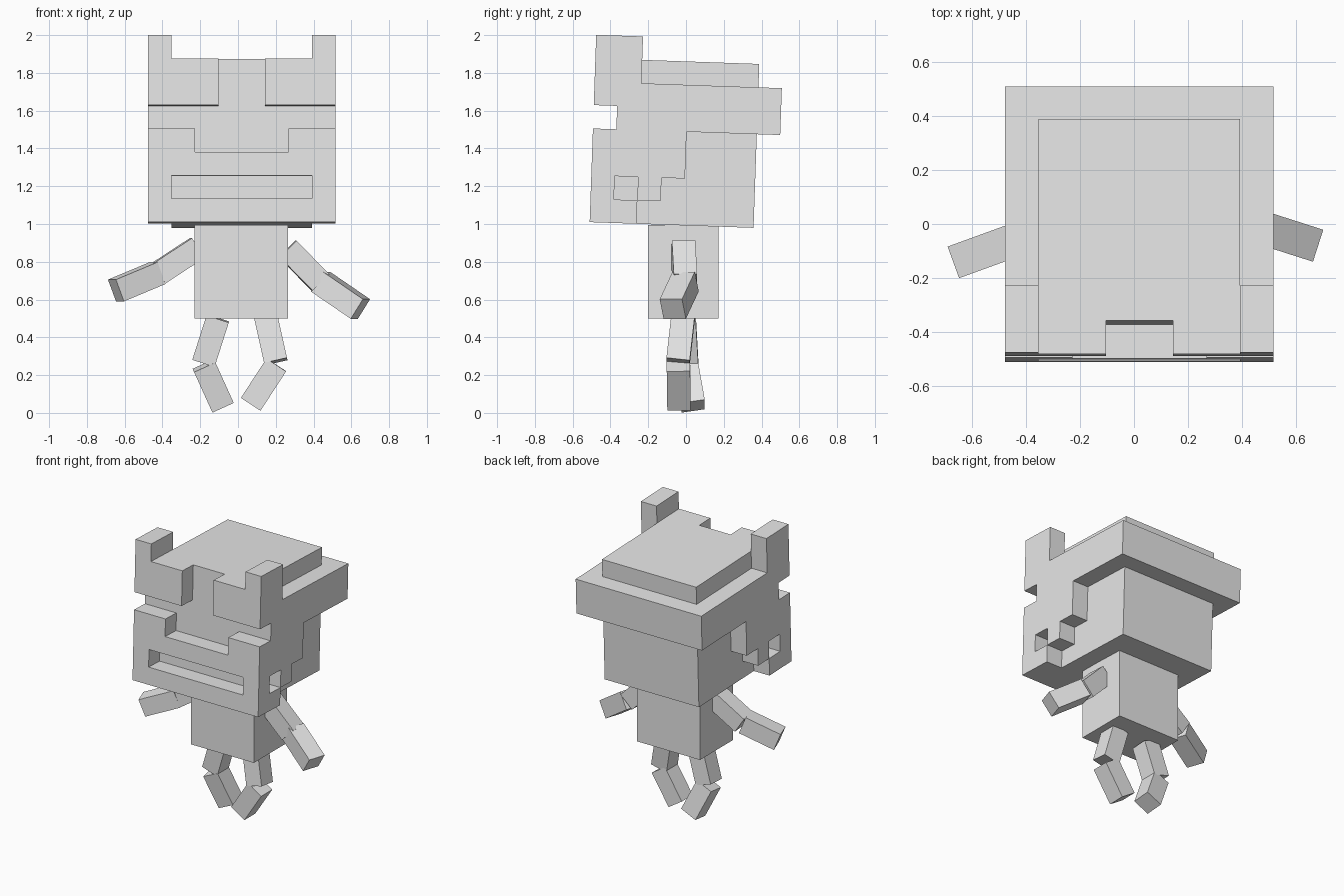
import bpy, bmesh, math
from mathutils import Vector, Matrix

if "Cube" in bpy.data.objects:
    bpy.data.objects.remove(bpy.data.objects["Cube"])

V = 0.124  # block unit shared by every part

grey = bpy.data.materials.new("plain_grey")
grey.diffuse_color = (0.8, 0.8, 0.8, 1)
grey.use_nodes = True
grey.node_tree.nodes["Principled BSDF"].inputs["Base Color"].default_value = grey.diffuse_color


def make_object(name, bm):
    bmesh.ops.recalc_face_normals(bm, faces=bm.faces)
    mesh = bpy.data.meshes.new(name)
    bm.to_mesh(mesh)
    bm.free()
    mesh.materials.append(grey)
    obj = bpy.data.objects.new(name, mesh)
    bpy.context.collection.objects.link(obj)
    return obj


def box(name, matrix, size):
    bm = bmesh.new()
    bmesh.ops.create_cube(bm, size=1, matrix=matrix @ Matrix.Diagonal((*size, 1)))
    return make_object(name, bm)


def limb(name, start, end, up):
    """Square bar between two points; up sets the roll."""
    a, b = Vector(start), Vector(end)
    d = (b - a).normalized()
    u = d.cross(Vector(up)).normalized()
    w = d.cross(u)
    rot = Matrix((u, w, d)).transposed().to_4x4()
    return box(name, Matrix.Translation((a + b) / 2) @ rot, (V, V, (b - a).length))


# Helmeted head on an 8 x 8 x 8 block grid
def filled(x, y, z):
    if not all(0 <= c < 8 for c in (x, y, z)):
        return False
    m = min(x, 7 - x)                      # mirrored column
    if y == 0:                             # face guard, eye slit, brows
        return (True, m == 0, True, m < 2, False, m < 3, m < 3, m == 0)[z]
    if m > 0 and y < 7 and z < 7:          # inner head with raised crown
        return True
    if y == 7:                             # rear rim
        return z in (4, 5)
    if m == 0:                             # stepped cheek plates and horns
        low = (0, 0, 1, 2, 4, 4, 4, 4)[y]
        top = 8 if y < 2 else 6
        return low <= z < top and (y, z) != (1, 1)
    return False


bm = bmesh.new()
for x in range(8):
    for y in range(8):
        for z in range(8):
            if not filled(x, y, z):
                continue
            c = Vector((x, y, z)) + Vector((0.5, 0.5, 0.5))
            for axis in range(3):
                for s in (-1, 1):
                    n = Vector((0, 0, 0))
                    n[axis] = s
                    if filled(x + int(n.x), y + int(n.y), z + int(n.z)):
                        continue
                    p, q = Vector((0, 0, 0)), Vector((0, 0, 0))
                    p[(axis + 1) % 3] = 0.5
                    q[(axis + 2) % 3] = 0.5 * s
                    f = c + n / 2
                    bm.faces.new([bm.verts.new((f + o) * V)
                                  for o in (-p - q, p - q, p + q, -p + q)])
bmesh.ops.remove_doubles(bm, verts=bm.verts, dist=0.001)
bmesh.ops.dissolve_limit(bm, angle_limit=0.01, verts=bm.verts, edges=bm.edges)
head = make_object("helmeted_head", bm)
head.location = (0.02 - 4 * V, -0.51, 1.01)
head.rotation_euler = (math.radians(-2), 0, 0)

# Torso
box("torso", Matrix.Translation((0.018, -0.015, 0.747)), (4 * V, 3 * V, 4 * V))

# Arms
Z, Y = (0, 0, 1), (0, 1, 0)
limb("right_upper_arm", (0.262, -0.015, 0.868), (0.436, -0.005, 0.691), Z)
limb("right_forearm", (0.436, -0.002, 0.695), (0.648, -0.07, 0.55), Z)
limb("left_upper_arm", (-0.216, -0.03, 0.873), (-0.424, -0.05, 0.737), Z)
limb("left_forearm", (-0.426, -0.054, 0.74), (-0.646, -0.134, 0.648), Z)

# Legs
limb("right_thigh", (0.147, -0.015, 0.51), (0.2, -0.042, 0.272), Y)
limb("right_shin", (0.203, -0.04, 0.254), (0.0675, -0.037, 0.046), Y)
limb("left_thigh", (-0.107, -0.01, 0.5), (-0.182, 0.003, 0.265), Y)
limb("left_shin", (-0.18, 0.0, 0.25), (-0.083, 0.038, 0.036), Y)
